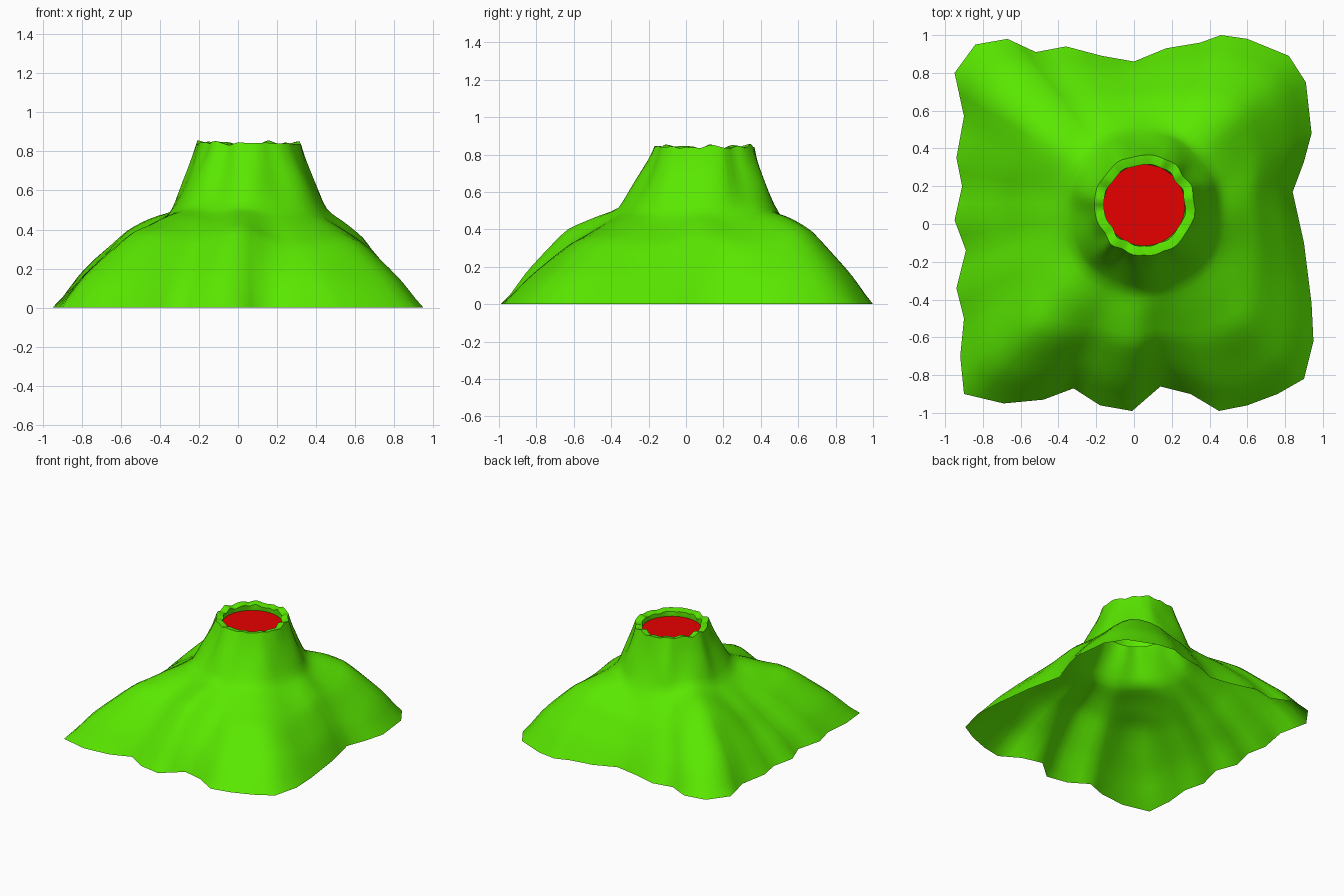
import bpy
import bmesh
import math
from mathutils import Vector, noise

default_cube = bpy.data.objects.get("Cube")
if default_cube:
    bpy.data.objects.remove(default_cube, do_unlink=True)

CENTRE = Vector((0.055, 0.1, 0))
RIM_RADIUS = 0.265


def make_material(name, colour):
    material = bpy.data.materials.new(name)
    material.use_nodes = True
    material.diffuse_color = colour
    material.node_tree.nodes["Principled BSDF"].inputs["Base Color"].default_value = colour
    return material


def make_object(name, bm, material):
    bmesh.ops.recalc_face_normals(bm, faces=bm.faces)
    mesh = bpy.data.meshes.new(name)
    bm.to_mesh(mesh)
    bm.free()
    mesh.materials.append(material)
    obj = bpy.data.objects.new(name, mesh)
    bpy.context.collection.objects.link(obj)
    return obj


def sample(profile, x):
    """Linear lookup in a list of (position, height) points."""
    for (x0, z0), (x1, z1) in zip(profile, profile[1:]):
        if x <= x1:
            return z0 + (z1 - z0) * (x - x0) / (x1 - x0)
    return profile[-1][1]


# Ragged ground outline, in hundredths, counterclockwise
outline = [Vector((x / 100, y / 100, 0)) for x, y in (
    (95, -62), (94, -42), (90, -10), (84, 17), (90, 33), (94, 48), (91, 75),
    (82, 89), (60, 98), (46, 100), (35, 96), (17, 93), (0, 86), (-17, 89),
    (-36, 94), (-52, 91), (-67, 98), (-84, 95), (-95, 80), (-90, 57),
    (-94, 35), (-91, 20), (-95, 2), (-89, -14), (-94, -34), (-90, -50),
    (-92, -70), (-90, -90), (-69, -95), (-48, -93), (-32, -87), (-18, -96),
    (-1, -99), (14, -86), (30, -90), (45, -99), (60, -96), (76, -90), (90, -82))]

# Skirt height from the foot of the cone to the ground, on ridges and in gullies
ridge_profile = ((0, .51), (.2, .47), (.45, .4), (.69, .25), (.8, .18), (.9, .09), (1, 0))
gully_profile = ((0, .46), (.15, .36), (.4, .24), (.7, .12), (.88, .05), (1, 0))

# Ridges: direction in degrees, width, strength
ridges = ((-2, 14, .4), (50, 22, .6), (148, 18, .6), (230, 20, .55), (268, 14, .6), (-50, 18, .3))


def ridge_weight(angle):
    total = 0.42
    for direction, width, strength in ridges:
        gap = (math.degrees(angle) - direction + 180) % 360 - 180
        total += strength * math.exp(-(gap / width) ** 2)
    return min(total, 1)


def spoke(base):
    """Points down one direction of the mountain, crater throat to ground."""
    out = (base - CENTRE).normalized()
    angle = math.atan2(out.y, out.x)
    weight = ridge_weight(angle)
    rim_z = 0.842 + 0.025 * noise.noise(out * 4 + Vector((3, 1, 2)))
    rim_r = RIM_RADIUS + 0.02 * noise.noise(out * 3)
    foot_r = 0.4 + 0.06 * max(0, -out.y)
    points = []
    # Throat and rim
    for radius, z in ((.225, .7), (.215, .8), (rim_r - .05, rim_z - .01), (rim_r - .01, rim_z)):
        points.append(CENTRE + out * radius + Vector((0, 0, z)))
    # Steep fluted cone
    foot_z = sample(ridge_profile, 0) * weight + sample(gully_profile, 0) * (1 - weight)
    steps = 6
    for i in range(steps):
        t = i / steps
        radius = rim_r + (foot_r - rim_r) * t
        radius += 0.012 * math.sin(7 * angle) * math.sin(math.pi * t)
        z = rim_z + (foot_z - rim_z) * (t ** 0.85)
        points.append(CENTRE + out * radius + Vector((0, 0, z)))
    # Spreading skirt
    foot = CENTRE + out * foot_r
    steps = 16
    for i in range(steps + 1):
        t = i / steps
        p = foot.lerp(base, t)
        z = sample(ridge_profile, t) * weight + sample(gully_profile, t) * (1 - weight)
        z += 0.02 * math.sin(math.pi * t) * noise.noise(p * 4)
        p.z = max(z, 0)
        points.append(p)
    return points


# Mountain shell, open underneath
bm = bmesh.new()
spokes = []
for a, b in zip(outline, outline[1:] + outline[:1]):
    for base in (a, a.lerp(b, 0.5)):
        spokes.append([bm.verts.new(p) for p in spoke(base)])
for left, right in zip(spokes, spokes[1:] + spokes[:1]):
    for i in range(len(left) - 1):
        bm.faces.new((left[i], left[i + 1], right[i + 1], right[i]))
inner = [v for line in spokes for v in line[6:-1]]
for _ in range(2):
    bmesh.ops.smooth_vert(bm, verts=inner, factor=0.4, use_axis_x=True, use_axis_y=True, use_axis_z=True)
grass = make_material("bright green", (0.1, 0.8, 0, 1))
mountain = make_object("mountain", bm, grass)
bpy.ops.object.select_all(action="DESELECT")
mountain.select_set(True)
bpy.context.view_layer.objects.active = mountain
bpy.ops.object.shade_smooth_by_angle(angle=math.radians(50))

# Lava surface filling the crater
bm = bmesh.new()
bmesh.ops.create_circle(bm, cap_ends=True, segments=32, radius=0.216)
bmesh.ops.translate(bm, verts=bm.verts, vec=CENTRE + Vector((0, 0, 0.795)))
lava = make_object("lava", bm, make_material("lava red", (0.8, 0, 0, 1)))
if lava.data.polygons[0].normal.z < 0:
    lava.data.flip_normals()
